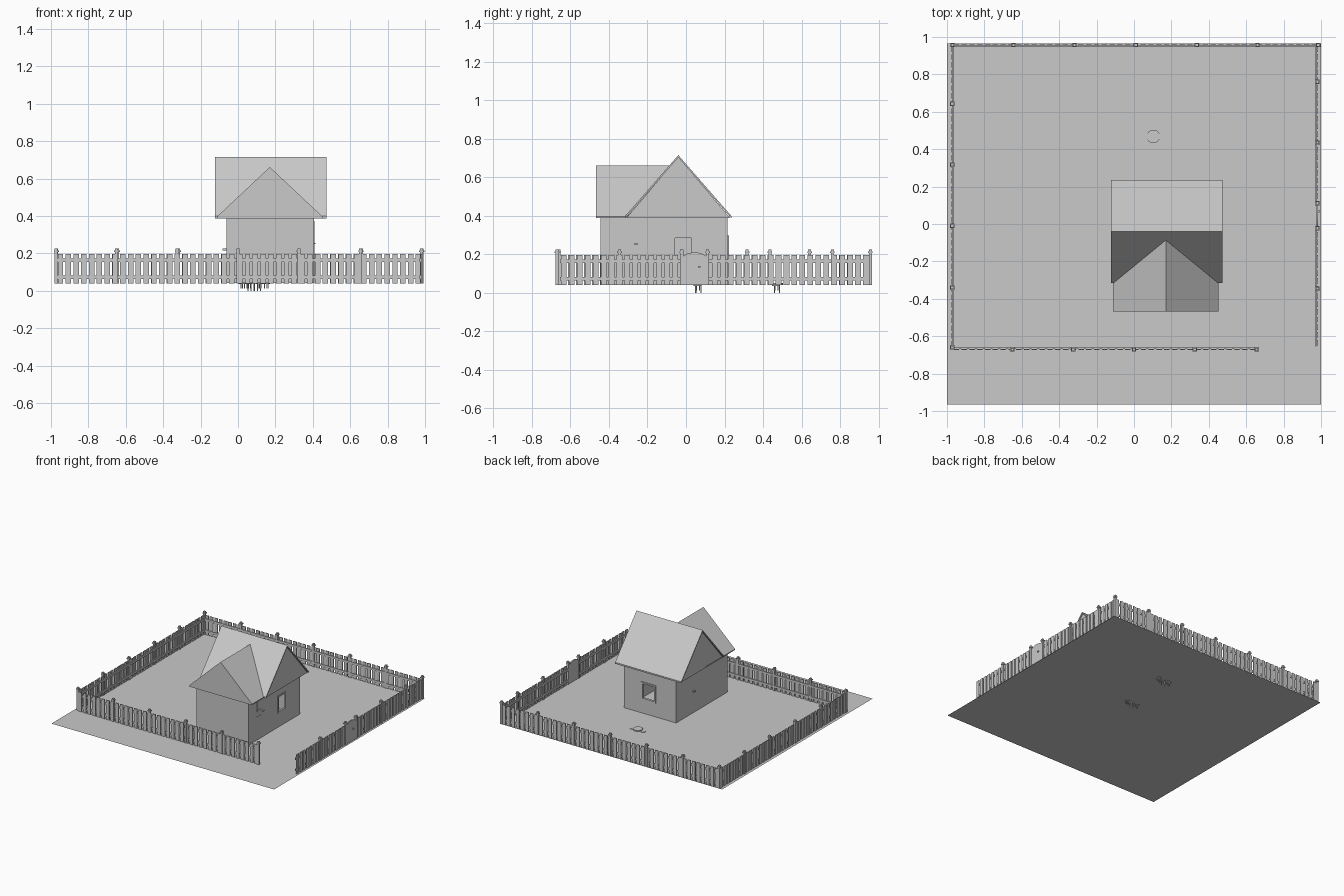
import bpy, bmesh, math
from mathutils import Matrix, Vector

if "Cube" in bpy.data.objects:
    bpy.data.objects.remove(bpy.data.objects["Cube"])

# The model is one plain grey throughout
GREY = bpy.data.materials.new("plain grey")
GREY.diffuse_color = (0.588, 0.588, 0.588, 1)
GREY.use_nodes = True
GREY.node_tree.nodes["Principled BSDF"].inputs["Base Color"].default_value = GREY.diffuse_color
G = 0.04  # ground level

def finish(bm, name):
    bmesh.ops.recalc_face_normals(bm, faces=bm.faces)
    me = bpy.data.meshes.new(name)
    bm.to_mesh(me)
    bm.free()
    me.materials.append(GREY)
    ob = bpy.data.objects.new(name, me)
    bpy.context.collection.objects.link(ob)
    return ob

def add_box(bm, lo, hi):
    lo, hi = Vector(lo), Vector(hi)
    mat = Matrix.Translation((lo + hi) / 2) @ Matrix.Diagonal((*(hi - lo), 1))
    bmesh.ops.create_cube(bm, size=1, matrix=mat)

def boxes(name, *pairs):
    bm = bmesh.new()
    for lo, hi in pairs:
        add_box(bm, lo, hi)
    return finish(bm, name)

def prism(name, profile, axis, a, b):
    """Extrude a (horizontal, z) profile along x or y from a to b."""
    bm = bmesh.new()
    pts = [(a, h, z) if axis == "x" else (h, a, z) for h, z in profile]
    f = bm.faces.new([bm.verts.new(p) for p in pts])
    ext = bmesh.ops.extrude_face_region(bm, geom=[f])["geom"]
    d = (b - a, 0, 0) if axis == "x" else (0, b - a, 0)
    bmesh.ops.translate(bm, vec=d, verts=[e for e in ext if isinstance(e, bmesh.types.BMVert)])
    return finish(bm, name)

# Ground sheet
bm = bmesh.new()
bmesh.ops.create_grid(bm, x_segments=1, y_segments=1, size=1,
                      matrix=Matrix.Translation((0, 0, G)) @ Matrix.Diagonal((1, 0.965, 1, 1)))
finish(bm, "lawn")

# House walls, hollow with two open windows
X0, X1, Y0, Y1, TOP = -0.062, 0.405, -0.445, 0.215, 0.39
walls = boxes("house_walls", ((X0, Y0, G + .002), (X1, Y1, TOP)))
cutters = [((X0 + .015, Y0 + .015, G + .006), (X1 - .015, Y1 - .015, TOP - .01)),
           ((X1 - .05, -0.06, 0.165), (X1 + .05, 0.03, 0.285)),
           ((0.13, Y1 - .05, 0.165), (0.235, Y1 + .05, 0.285))]
for i, pair in enumerate(cutters):
    c = boxes(f"wall_cutter_{i}", pair)
    c.hide_render = True
    c.hide_set(True)
    mod = walls.modifiers.new("cut", "BOOLEAN")
    mod.operation, mod.object, mod.solver = "DIFFERENCE", c, "EXACT"

def frame(name, axis, face, a, b, z0, z1, w, depth):
    """Rectangular frame lying against a wall facing +x or +y."""
    bars = [(a, b, z0, z0 + w), (a, b, z1 - w, z1),
            (a, a + w, z0 + w, z1 - w), (b - w, b, z0 + w, z1 - w)]
    out = []
    for h0, h1, k0, k1 in bars:
        if axis == "x":
            out.append(((face - .004, h0, k0), (face + depth, h1, k1)))
        else:
            out.append(((h0, face - .004, k0), (h1, face + depth, k1)))
    boxes(name, *out)

frame("side_window_frame", "x", X1, -0.07, 0.04, 0.155, 0.297, .012, .003)
frame("back_window_frame", "y", Y1, 0.118, 0.247, 0.155, 0.297, .012, .008)

# Door with a small window, lower panel and handle
boxes("door", ((X1 - .004, -0.365, G + .002), (X1 + .001, -0.24, 0.385)))
frame("door_window_frame", "x", X1, -0.336, -0.28, 0.272, 0.374, .008, .005)
boxes("door_panel", ((X1 - .002, -0.336, 0.07), (X1 + .003, -0.28, 0.23)))
boxes("door_handle", ((X1, -0.27, 0.25), (X1 + .01, -0.25, 0.256)))
boxes("wall_tap", ((X0 - .02, -0.008, 0.217), (X0, 0.008, 0.226)))

# Main roof: thin folded slab over slightly inset gables
RY, RZ, E = -0.04, 0.715, 0.388
prism("main_roof", [(RY - .275, E), (RY - .275, E + .012), (RY, RZ), (RY + .275, E + .012),
                    (RY + .275, E), (RY, RZ - .012)], "x", -0.122, 0.472)
prism("main_gable", [(RY - .27, E), (RY, RZ - .01), (RY + .27, E)], "x", -0.112, 0.462)

# Front wing roof, running into the main roof
CX = 0.17
prism("front_roof", [(CX - .283, E), (CX - .283, E + .008), (CX, 0.662), (CX + .283, E + .008),
                     (CX + .283, E)], "y", -0.467, -0.088)

# Picket fence
def fence(name, axis, a, b, c, posts, inward, skip=None):
    """Run of pickets from a to b on line c; inward is the rail side."""
    bars = bmesh.new()
    post_bm = bmesh.new()

    def put(bm, h0, h1, c0, c1, z0, z1):
        c0, c1 = sorted((c + c0 * inward, c + c1 * inward))
        if axis == "x":
            add_box(bm, (h0, c0, z0), (h1, c1, z1))
        else:
            add_box(bm, (c0, h0, z0), (c1, h1, z1))

    n = round((b - a) / 0.0415)
    step = (b - a) / n
    for i in range(n):
        m = a + (i + .5) * step
        if not (skip and skip[0] < m < skip[1]):
            put(bars, m - .0145, m + .0145, -.004, .003, G, 0.197)
    spans = [(a, skip[0]), (skip[1], b)] if skip else [(a, b)]
    for s, e in spans:
        for z in (0.064, 0.155):
            put(bars, s, e, .003, .009, z, z + .018)
    for p in posts:
        put(post_bm, p - .008, p + .008, -.008, .008, G, 0.208)
        put(post_bm, p - .012, p + .012, -.012, .012, 0.208, 0.216)
        put(post_bm, p - .008, p + .008, -.008, .008, 0.216, 0.226)
    finish(bars, name + "_pickets")
    finish(post_bm, name + "_posts")

fence("front_fence", "x", -0.97, 0.655, -0.67, [-0.65, -0.325, 0, 0.325, 0.655], 1)
fence("back_fence", "x", -0.97, 0.985, 0.957, [-0.97, -0.643, -0.317, 0.01, 0.336, 0.66, 0.985], -1)
fence("left_fence", "y", -0.66, 0.955, -0.973, [-0.66, -0.34, -0.01, 0.317, 0.642], 1)
fence("right_fence", "y", -0.655, 0.955, 0.98, [-0.345, -0.022, 0.112, 0.435, 0.76], -1, (-0.03, 0.115))

# Arched garden gate in the right fence
arch = [(0.11, G), (-0.02, G)]
arch += [(0.045 - .065 * math.cos(t * math.pi / 10), 0.175 + .035 * math.sin(t * math.pi / 10))
         for t in range(11)]
prism("garden_gate", arch, "x", 0.976, 0.985)
boxes("gate_latch", ((0.983, 0.062, 0.132), (0.993, 0.074, 0.14)))

# Round tables with two stools, sunk so only the tops clear the lawn
def disc(bm, x, y, r, z0, z1, n=16):
    bmesh.ops.create_cone(bm, cap_ends=True, segments=n, radius1=r, radius2=r, depth=z1 - z0,
                          matrix=Matrix.Translation((x, y, (z0 + z1) / 2)))

def table_set(name, x, y, dx):
    bm = bmesh.new()
    for off, r, top in ((0, .036, .05), (-dx, .021, .044), (dx, .021, .044)):
        disc(bm, x + off, y, r, top - .008, top)
        for k in range(3):
            t = math.pi / 2 + k * math.tau / 3
            disc(bm, x + off + r * .5 * math.cos(t), y + r * .5 * math.sin(t),
                 .003, 0 if off == 0 else .012, top - .006, 6)
    finish(bm, name)

table_set("garden_table", 0.104, 0.468, 0.047)
table_set("indoor_table", 0.07, 0.06, 0.045)
